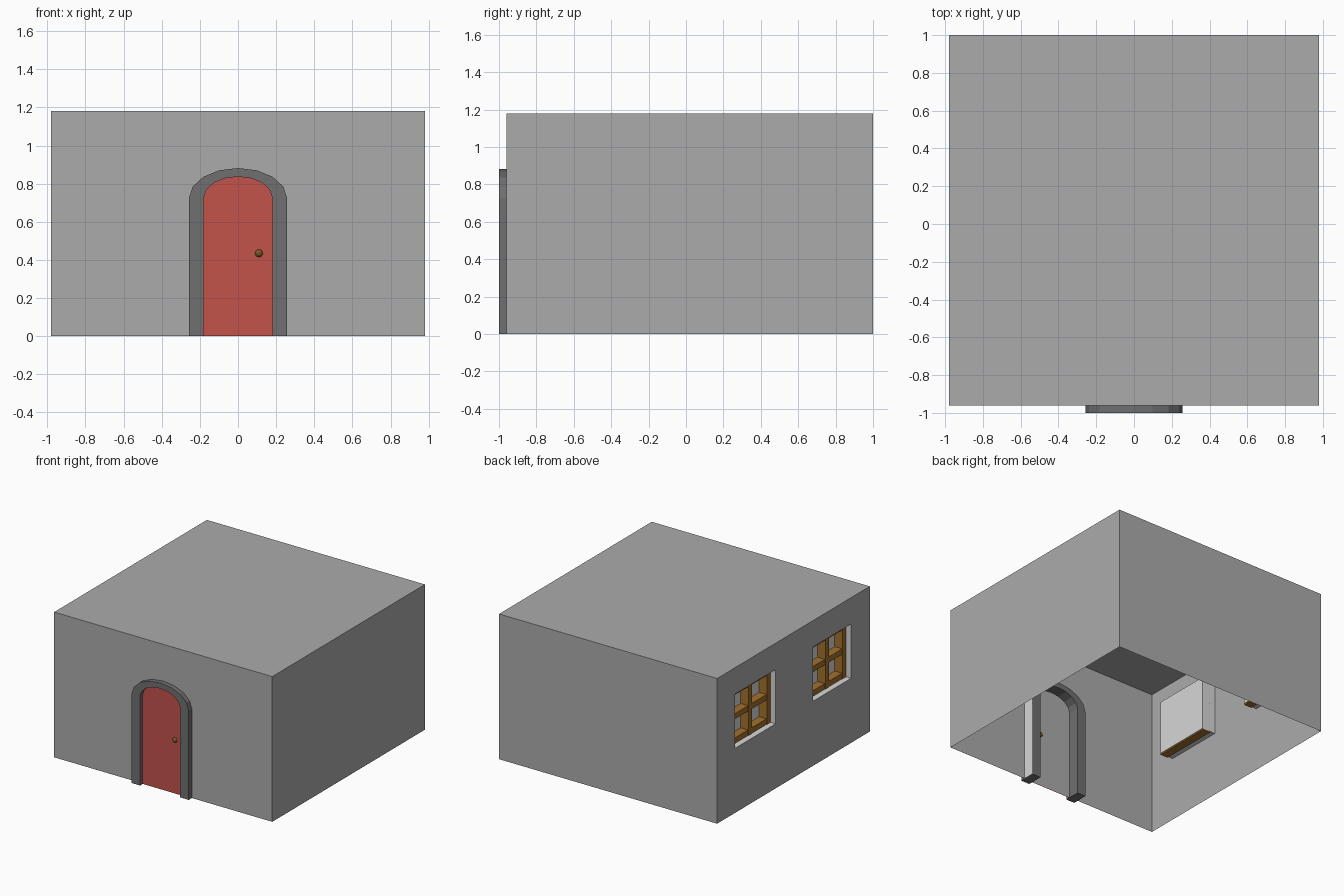
import bpy, bmesh
from math import pi, cos, sin

if "Cube" in bpy.data.objects:
    bpy.data.objects.remove(bpy.data.objects["Cube"])


def material(name, r, g, b):
    m = bpy.data.materials.new(name)
    m.use_nodes = True
    m.diffuse_color = (r, g, b, 1)
    bsdf = m.node_tree.nodes["Principled BSDF"]
    bsdf.inputs["Base Color"].default_value = (r, g, b, 1)
    bsdf.inputs["Roughness"].default_value = 0.8
    return m


WALL = material("wall grey", 0.41, 0.41, 0.41)
STONE = material("dark stone", 0.16, 0.16, 0.16)
LIGHT = material("pale plaster", 0.68, 0.68, 0.68)
RED = material("door red", 0.55, 0.085, 0.07)
WOOD = material("window wood", 0.36, 0.16, 0.025)
BRASS = material("dark brass", 0.18, 0.10, 0.02)


def finish(name, bm, mat):
    bmesh.ops.remove_doubles(bm, verts=bm.verts, dist=1e-5)
    mesh = bpy.data.meshes.new(name)
    bm.to_mesh(mesh)
    bm.free()
    mesh.materials.append(mat)
    ob = bpy.data.objects.new(name, mesh)
    bpy.context.collection.objects.link(ob)
    return ob


def quad(bm, *points):
    return bm.faces.new([bm.verts.new(p) for p in points])


def add_box(bm, lo, hi):
    """Add a closed box between two corners and return its faces."""
    verts = bmesh.ops.create_cube(bm, size=1)["verts"]
    for v in verts:
        v.co = [(a + b) / 2 + c * (b - a) for a, b, c in zip(lo, hi, v.co)]
    return list({f for v in verts for f in v.link_faces})


W, FRONT, BACK, H = 0.98, -0.96, 1.0, 1.18
SILL, HEAD, DEPTH = 0.525, 0.965, 0.12
WINDOWS = {"front": (-0.72, -0.23), "back": (0.25, 0.77)}

# Room shell, open underneath, with two window holes in the right wall
bm = bmesh.new()
quad(bm, (-W, FRONT, H), (W, FRONT, H), (W, BACK, H), (-W, BACK, H))
quad(bm, (-W, FRONT, 0), (W, FRONT, 0), (W, FRONT, H), (-W, FRONT, H))
quad(bm, (W, FRONT, 0), (W, BACK, 0), (W, BACK, H), (W, FRONT, H))
quad(bm, (W, BACK, 0), (-W, BACK, 0), (-W, BACK, H), (W, BACK, H))
ys = [FRONT, *WINDOWS["front"], *WINDOWS["back"], BACK]
zs = [0, SILL, HEAD, H]
for i in range(5):
    for j in range(3):
        if j == 1 and i in (1, 3):
            continue
        y0, y1, z0, z1 = ys[i], ys[i + 1], zs[j], zs[j + 1]
        quad(bm, (-W, y1, z0), (-W, y0, z0), (-W, y0, z1), (-W, y1, z1))
finish("room_walls", bm, WALL)

# Windows: pale recess with a four-pane wooden frame
for side, (y0, y1) in WINDOWS.items():
    bm = bmesh.new()
    faces = add_box(bm, (-W, y0, SILL), (-W + DEPTH, y1, HEAD))
    outer = [f for f in faces if f.calc_center_median().x < -W + 0.01]
    bmesh.ops.delete(bm, geom=outer, context="FACES_ONLY")
    bmesh.ops.reverse_faces(bm, faces=bm.faces)
    finish(side + "_window_recess", bm, LIGHT)

    bm = bmesh.new()
    xa, xb, t = -W + 0.045, -W + DEPTH - 0.004, 0.045
    ym, zm = (y0 + y1) / 2, (SILL + HEAD) / 2
    for y in (y0 + t / 2, ym, y1 - t / 2):
        add_box(bm, (xa, y - t / 2, SILL), (xb, y + t / 2, HEAD))
    for z in (zm, HEAD - t / 2):
        add_box(bm, (xa + 0.004, y0, z - t / 2), (xb, y1, z + t / 2))
    add_box(bm, (xa + 0.004, y0, SILL - 0.01), (xb, y1, SILL + t))
    finish(side + "_window_frame", bm, WOOD)


def arch(half, spring, rise, steps=8):
    """Outline from the right foot, over the arch, to the left foot."""
    curve = [(half * cos(pi * i / steps), spring + rise * sin(pi * i / steps))
             for i in range(steps + 1)]
    return [(half, 0)] + curve + [(-half, 0)]


# Arched stone surround, passing through the front wall
bm = bmesh.new()
outside, inside = arch(0.257, 0.725, 0.157), arch(0.18, 0.725, 0.112)
for i in range(len(outside) - 1):
    quad(bm, *[(x, -1, z) for x, z in
               (outside[i], outside[i + 1], inside[i + 1], inside[i])])
bmesh.ops.remove_doubles(bm, verts=bm.verts, dist=1e-5)
ring = bmesh.ops.extrude_face_region(bm, geom=bm.faces[:])["geom"]
bmesh.ops.translate(bm, vec=(0, 0.13, 0),
                    verts=[g for g in ring if isinstance(g, bmesh.types.BMVert)])
bmesh.ops.recalc_face_normals(bm, faces=bm.faces)
finish("door_surround", bm, STONE)

# Pale lining on the indoor flank of the surround
bm = bmesh.new()
add_box(bm, (0.255, FRONT, 0), (0.26, -0.87, 0.725))
finish("door_lining", bm, LIGHT)

# Door leaf
bm = bmesh.new()
bm.faces.new([bm.verts.new((x, FRONT - 0.006, z)) for x, z in inside])
bmesh.ops.recalc_face_normals(bm, faces=bm.faces)
for f in bm.faces:
    if f.normal.y > 0:
        f.normal_flip()
finish("door", bm, RED)

# Door knob, showing on both sides
bpy.ops.mesh.primitive_uv_sphere_add(segments=16, ring_count=10, radius=0.021,
                                     location=(0.11, FRONT - 0.002, 0.435))
knob = bpy.context.object
knob.name = "door_knob"
knob.data.materials.append(BRASS)
bpy.ops.object.shade_smooth()
